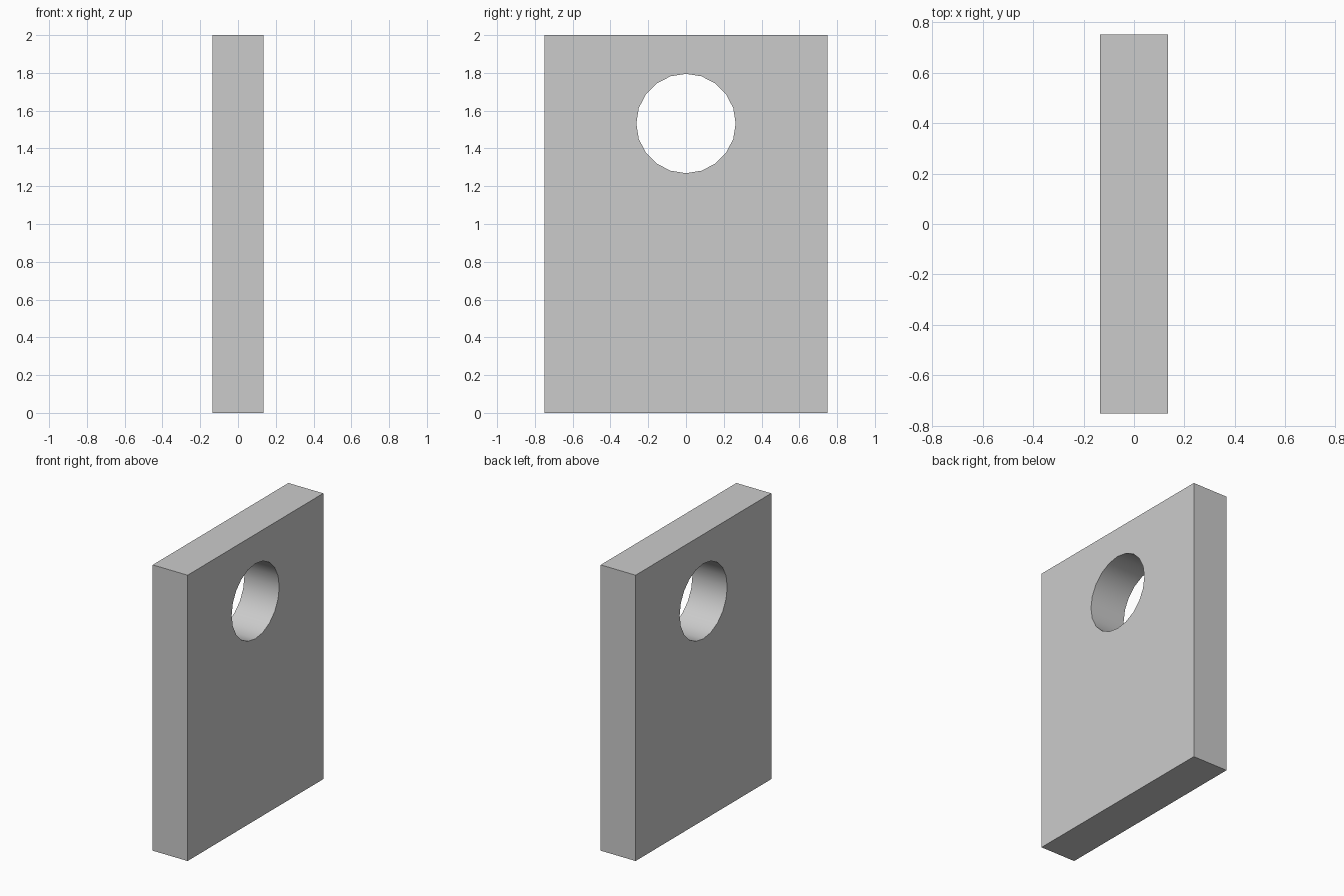
import bpy
from math import radians

if "Cube" in bpy.data.objects:
    bpy.data.objects.remove(bpy.data.objects["Cube"])

WIDTH, HEIGHT, THICK = 1.5, 2.0, 0.27
HOLE_RADIUS, HOLE_Z, HOLE_SIDES = 0.263, 1.532, 20

# Upright slab
bpy.ops.mesh.primitive_cube_add(size=1, location=(0, 0, HEIGHT / 2))
plate = bpy.context.object
plate.name = "plate"
plate.scale = (THICK, WIDTH, HEIGHT)
bpy.ops.object.transform_apply(location=True, rotation=False, scale=True)

# Round cutter through the thickness
bpy.ops.mesh.primitive_cylinder_add(vertices=HOLE_SIDES, radius=HOLE_RADIUS, depth=THICK * 3,
                                    location=(0, 0, HOLE_Z), rotation=(0, radians(90), 0))
cutter = bpy.context.object
cutter.name = "hole_cutter"
cutter.hide_render = True

# Cut the hole, then discard the cutter
cut = plate.modifiers.new("hole", 'BOOLEAN')
cut.operation = 'DIFFERENCE'
cut.solver = 'EXACT'
cut.object = cutter
bpy.ops.object.select_all(action='DESELECT')
plate.select_set(True)
bpy.context.view_layer.objects.active = plate
bpy.ops.object.modifier_apply(modifier=cut.name)
bpy.data.objects.remove(cutter)

# Smooth bore, sharp slab edges
bpy.ops.object.shade_smooth_by_angle(angle=radians(30))
